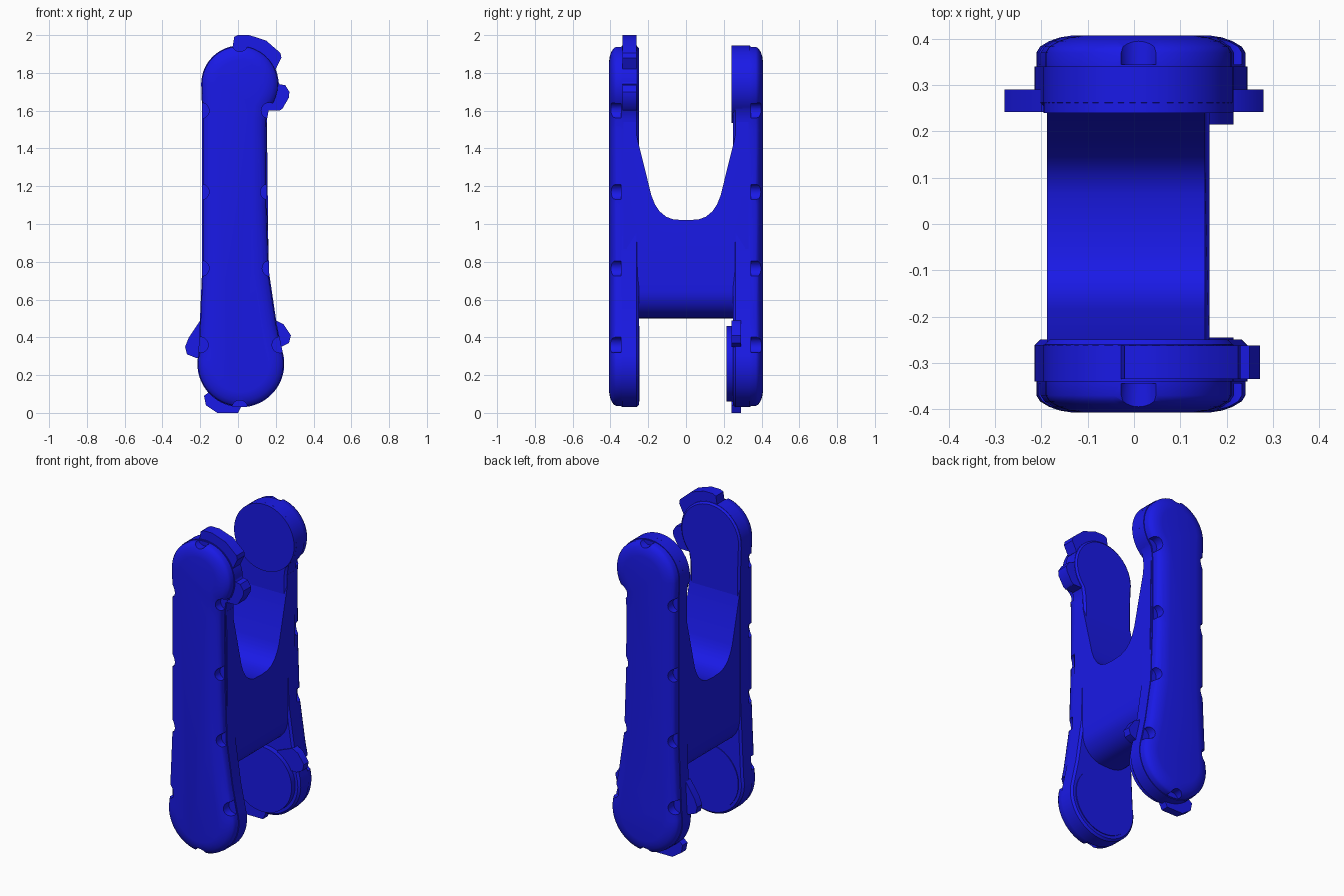
import bpy, bmesh, math
from mathutils import Vector, Matrix

if "Cube" in bpy.data.objects:
    bpy.data.objects.remove(bpy.data.objects["Cube"])

mat = bpy.data.materials.new("blue")
mat.diffuse_color = (0.01, 0.01, 0.8, 1)
mat.use_nodes = True
mat.node_tree.nodes["Principled BSDF"].inputs["Base Color"].default_value = mat.diffuse_color


def finish(name, bm, smooth=True):
    bmesh.ops.recalc_face_normals(bm, faces=bm.faces[:])
    me = bpy.data.meshes.new(name)
    bm.to_mesh(me)
    bm.free()
    ob = bpy.data.objects.new(name, me)
    bpy.context.collection.objects.link(ob)
    me.materials.append(mat)
    if smooth:
        shade(ob)
    return ob


def shade(ob):
    bpy.ops.object.select_all(action='DESELECT')
    ob.select_set(True)
    bpy.context.view_layer.objects.active = ob
    bpy.ops.object.shade_smooth_by_angle(angle=math.radians(32))


def arc(cx, cz, r, a0, a1, n):
    return [(cx + r * math.cos(math.radians(a0 + (a1 - a0) * i / n)),
             cz + r * math.sin(math.radians(a0 + (a1 - a0) * i / n))) for i in range(n + 1)]


def inset(pts, d):
    out = []
    for i, p in enumerate(pts):
        t = Vector(pts[(i + 1) % len(pts)]) - Vector(pts[i - 1])
        t.normalize()
        out.append((p[0] - t.y * d, p[1] + t.x * d))
    return out


def loft(name, pts, layers, smooth=True):
    """Stack inset copies of an XZ outline along y; layers are (y, inset)."""
    bm = bmesh.new()
    rings = [[bm.verts.new((x, y, z)) for x, z in inset(pts, d)] for y, d in layers]
    n = len(pts)
    for a, b in zip(rings, rings[1:]):
        for i in range(n):
            bm.faces.new((a[i], a[(i + 1) % n], b[(i + 1) % n], b[i]))
    bm.faces.new(rings[0])
    bm.faces.new(rings[-1])
    return finish(name, bm, smooth)


# Dog-bone outline shared by both side plates
outline = (arc(0.015, 0.26, 0.23, 168, 375, 36)
           + [(0.205, 0.47), (0.165, 0.74), (0.153, 1.1), (0.15, 1.5), (0.153, 1.55)]
           + arc(0.01, 1.74, 0.205, -42, 180, 36)
           + [(-0.19, 1.6), (-0.19, 1.1), (-0.19, 0.76), (-0.202, 0.48)])
notches = [(0.01, 1.955), (0.01, 0.025), (-0.2, 0.36), (0.222, 0.36), (-0.195, 0.765),
           (0.17, 0.765), (-0.195, 1.17), (0.16, 1.17), (-0.195, 1.6), (0.165, 1.6)]

for side, s in (("front", -1), ("back", 1)):
    loft(side + "_inner_plate", outline, [(s * 0.25, 0.012), (s * 0.262, 0), (s * 0.34, 0)])
    # Rounded outer cover with scalloped edge notches
    cap = loft(side + "_cover", outline,
               [(s * 0.335, 0.004), (s * 0.37, 0.004), (s * 0.383, 0.012),
                (s * 0.395, 0.032), (s * 0.403, 0.055), (s * 0.407, 0.08)], False)
    cb = bmesh.new()
    for x, z in notches:
        m = Matrix.Translation((x, s * 0.4, z)) @ Matrix.Rotation(math.pi / 2, 4, 'X')
        bmesh.ops.create_cone(cb, cap_ends=True, segments=20, radius1=0.042,
                              radius2=0.042, depth=0.11, matrix=m)
    cutter = finish("notch_cutter", cb, False)
    cutter.hide_render = True
    mod = cap.modifiers.new("notches", 'BOOLEAN')
    mod.operation = 'DIFFERENCE'
    mod.solver = 'EXACT'
    mod.object = cutter
    bpy.context.view_layer.update()
    dg = bpy.context.evaluated_depsgraph_get()
    cut_mesh = bpy.data.meshes.new_from_object(cap.evaluated_get(dg))
    cap.modifiers.clear()
    cap.data = cut_mesh
    bpy.data.objects.remove(cutter)
    shade(cap)

# Flat bearing pads on the inner faces of the knuckles
for name, x, z, r, y0, y1 in (("front_top_pad", 0.01, 1.74, 0.205, -0.30, -0.26),
                              ("back_top_pad", 0.01, 1.74, 0.205, 0.30, 0.24),
                              ("front_bottom_pad", 0.015, 0.26, 0.20, -0.30, -0.245),
                              ("back_bottom_pad", 0.015, 0.26, 0.20, 0.30, 0.215)):
    loft(name, arc(x, z, r, 0, 352.5, 47), [(y0, 0), (y1, 0)])

# Central web: U-shaped saddle above, rounded underside
half = [(0.265, 1.54), (0.262, 1.47), (0.225, 1.32), (0.183, 1.15), (0.165, 1.105),
        (0.14, 1.067), (0.105, 1.038), (0.065, 1.024), (0.0, 1.02)]
prof = ([(-0.33, 0.5), (0.33, 0.5), (0.33, 1.54)] + half
        + [(-y, z) for y, z in reversed(half[:-1])] + [(-0.33, 1.54)])
bm = bmesh.new()
f = bm.faces.new([bm.verts.new((-0.188, y, z)) for y, z in prof])
ext = bmesh.ops.extrude_face_region(bm, geom=[f])
for v in ext["geom"]:
    if isinstance(v, bmesh.types.BMVert):
        v.co.x = 0.153 if v.co.z > 0.8 else 0.165
low = [e for e in bm.edges if all(abs(v.co.z - 0.5) < 1e-4 for v in e.verts)
       and abs(e.verts[0].co.y - e.verts[1].co.y) > 0.3]
bmesh.ops.bevel(bm, geom=low, offset=0.15, segments=8, profile=0.5, affect='EDGES')
finish("web", bm)

# Stop lugs around the knuckles
lugs = {
    "top_lug": (-0.335, -0.262, [(-0.03, 1.93), (-0.02, 1.99), (0, 2.0), (0.06, 2.0), (0.15, 1.97),
                (0.225, 1.905), (0.23, 1.88), (0.2, 1.82), (0.05, 1.8)]),
    "top_side_lug": (-0.335, -0.262, [(0.2, 1.78), (0.22, 1.74), (0.25, 1.735), (0.272, 1.70), (0.27, 1.67),
                     (0.235, 1.61), (0.22, 1.6), (0.15, 1.6), (0.1, 1.65), (0.1, 1.75)]),
    "left_lug": (0.242, 0.29, [(-0.2, 0.49), (-0.26, 0.40), (-0.28, 0.35), (-0.27, 0.31), (-0.22, 0.29),
                 (-0.1, 0.3), (-0.1, 0.45)]),
    "right_lug": (0.242, 0.29, [(0.2, 0.49), (0.24, 0.47), (0.28, 0.41), (0.27, 0.37), (0.23, 0.35),
                  (0.1, 0.35), (0.1, 0.45)]),
    "bottom_lug": (0.242, 0.29, [(-0.18, 0.09), (-0.17, 0.04), (-0.11, 0.0), (0, 0), (0.02, 0.04),
                   (0, 0.15), (-0.1, 0.15)]),
}
for name, (y0, y1, pts) in lugs.items():
    loft(name, pts, [(y0, 0), (y1, 0)])
